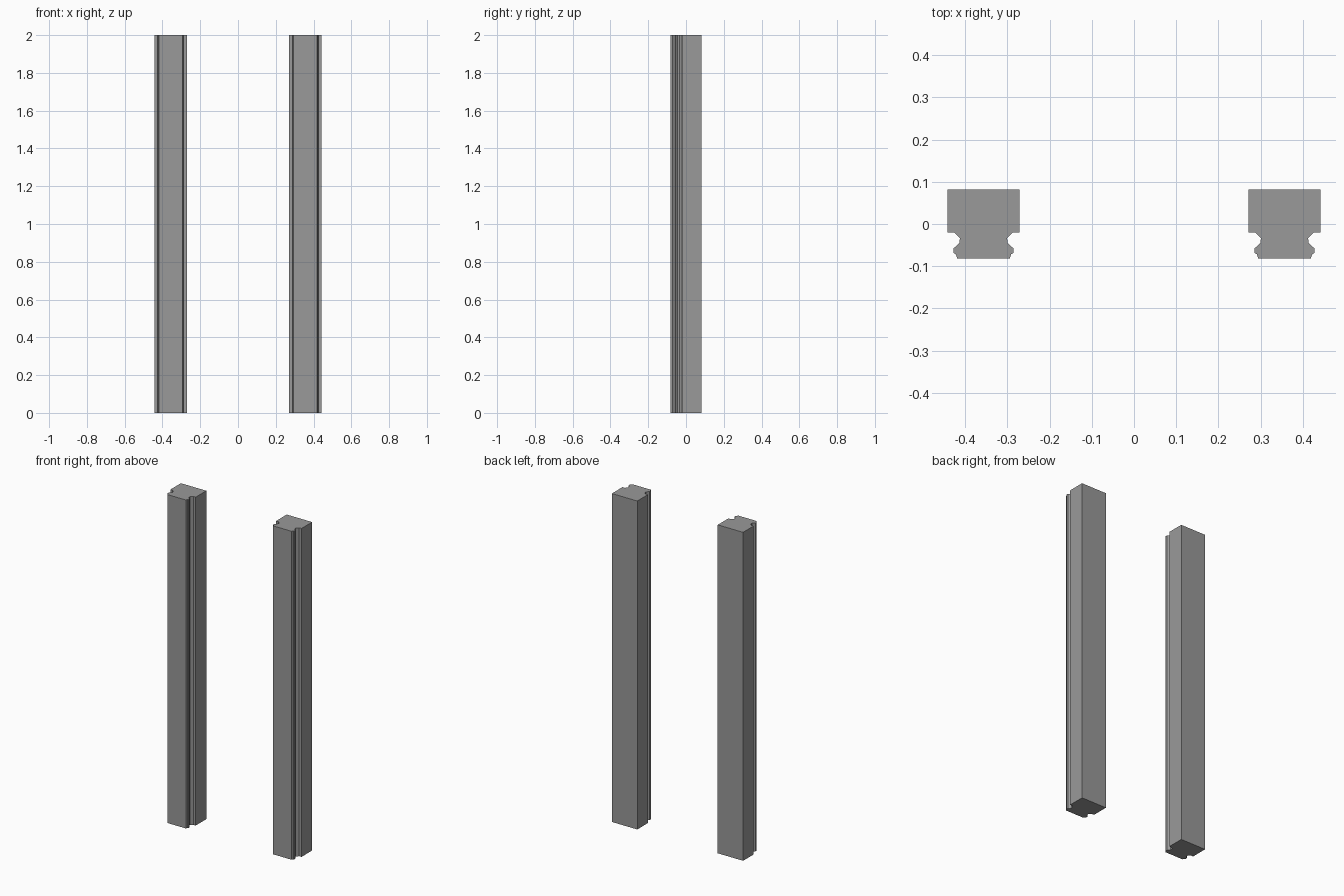
import bpy, bmesh

if "Cube" in bpy.data.objects:
    bpy.data.objects.remove(bpy.data.objects["Cube"])

LENGTH = 2.0
OFFSET = 0.3565   # rail centre line from x = 0

# Half of the rail cross-section (x, y), from the front face to the back
HALF = [(0.062, -0.082), (0.066, -0.071), (0.071, -0.069), (0.071, -0.057),
        (0.066, -0.054), (0.057, -0.044), (0.056, -0.034), (0.059, -0.030),
        (0.070, -0.020), (0.0855, -0.020), (0.0855, 0.082)]

# Dark grey steel
steel = bpy.data.materials.new("dark_steel")
steel.diffuse_color = (0.32, 0.32, 0.32, 1)
steel.use_nodes = True
steel.node_tree.nodes["Principled BSDF"].inputs["Base Color"].default_value = steel.diffuse_color


def rail(name, cx):
    """Extrude the mirrored profile straight up."""
    outline = HALF + [(-x, y) for x, y in reversed(HALF)]
    bm = bmesh.new()
    base = bm.faces.new([bm.verts.new((x, y, 0)) for x, y in outline])
    ext = bmesh.ops.extrude_face_region(bm, geom=[base])
    top = [v for v in ext["geom"] if isinstance(v, bmesh.types.BMVert)]
    bmesh.ops.translate(bm, vec=(0, 0, LENGTH), verts=top)
    bmesh.ops.recalc_face_normals(bm, faces=bm.faces[:])
    mesh = bpy.data.meshes.new(name)
    bm.to_mesh(mesh)
    bm.free()
    mesh.materials.append(steel)
    obj = bpy.data.objects.new(name, mesh)
    obj.location.x = cx
    bpy.context.collection.objects.link(obj)


# Pair of parallel guide rails
rail("left_guide_rail", -OFFSET)
rail("right_guide_rail", OFFSET)
